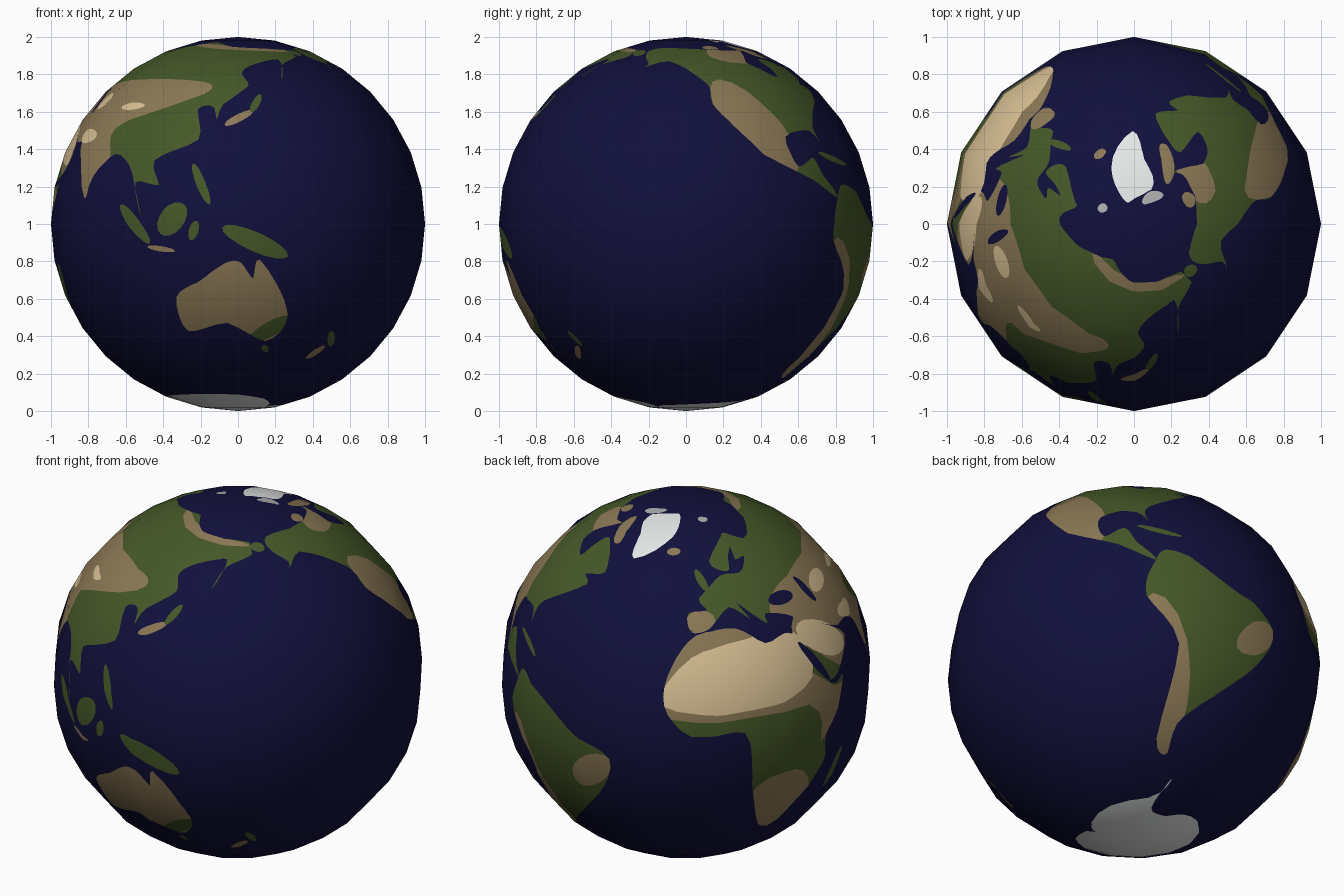
import bpy, bmesh, math
from mathutils import Vector
from mathutils.geometry import delaunay_2d_cdt

if "Cube" in bpy.data.objects:
    bpy.data.objects.remove(bpy.data.objects["Cube"])

SEG = 16            # facets around and from pole to pole
LON, LAT = 360 / SEG, 180 / SEG

COLOURS = {
    "ocean_navy": (0.0056, 0.0050, 0.045),
    "forest_green": (0.060, 0.098, 0.021),
    "steppe_brown": (0.262, 0.190, 0.092),
    "desert_sand": (0.70, 0.535, 0.30),
    "rock_grey": (0.42, 0.42, 0.43),
    "ice_white": (0.85, 0.87, 0.87),
}
OCEAN, GREEN, BROWN, SAND, GREY, ICE = range(6)
lands, zones = [], []


def clamp(p):
    return Vector((max(-180, min(180, p.x)), max(-90, min(90, p.y))))


def outline(*n):
    """Smooth closed coastline through a few longitude / latitude points."""
    pts = [Vector(p) for p in zip(n[::2], n[1::2])]
    for _ in range(2):
        k, out = len(pts), []
        for i in range(k):
            a, b, c, d = (pts[(i + s) % k] for s in (-1, 0, 1, 2))
            out += [b, (9 * (b + c) - a - d) / 16]
        pts = out
    return [clamp(p) for p in pts]


def blob(x1, y1, x2, y2, width):
    """Ellipse between two map points."""
    a, b = Vector((x1, y1)), Vector((x2, y2))
    mid, axis = (a + b) / 2, (b - a) / 2
    side = Vector((-axis.y, axis.x)).normalized() * width / 2
    turn = [math.tau * i / 16 for i in range(16)]
    return [clamp(mid + axis * math.cos(t) + side * math.sin(t)) for t in turn]


def land(colour, poly):
    lands.append((colour, poly))


def zone(colour, poly):
    zones.append((colour, poly))


# --- continents ---
# Africa
land(GREEN, outline(-6, 36, 10, 37, 20, 31, 33, 31, 43, 12, 51, 12, 40, -4, 40, -15, 27, -34, 18, -34, 12, -15,
                    9, 4, -8, 4, -17, 14, -15, 26))
# Europe and Asia
land(GREEN, outline(33, 31, 43, 13, 59, 22, 48, 30, 57, 26, 67, 25, 77, 8, 80, 15, 90, 22, 98, 16, 103, 2, 100, 13,
                    109, 12, 106, 20, 121, 27, 119, 38, 125, 39, 127, 34, 129, 40, 140, 48, 137, 54, 145, 59,
                    163, 62, 157, 51, 163, 59, 180, 64, 180, 69, 130, 72, 105, 77, 70, 72, 40, 66, 27, 71, 5, 61,
                    14, 56, 18, 61, 24, 65, 22, 60, 29, 60, 20, 55, 9, 55, -4, 48, -1, 44, -9, 43, -8, 37, -1, 38,
                    9, 44, 17, 39, 13, 45, 23, 37, 24, 40, 36, 36))
# North and South America
land(GREEN, outline(-167, 66, -156, 71, -95, 68, -82, 69, -94, 60, -80, 52, -78, 62, -65, 60, -56, 52, -66, 49,
                    -61, 46, -75, 37, -81, 31, -80, 25, -84, 30, -97, 28, -95, 18, -88, 21, -84, 15, -78, 8,
                    -95, 16, -106, 21, -110, 24, -124, 40, -125, 49, -146, 61, -163, 55, -158, 59))
land(GREEN, outline(-78, 8, -72, 12, -50, 1, -35, -6, -40, -20, -54, -34, -66, -45, -67, -55, -74, -50, -70, -20,
                    -81, -5))
# Australia, Antarctica and Greenland
land(BROWN, outline(114, -23, 116, -35, 131, -32, 146, -39, 153, -29, 142, -11, 140, -17, 136, -12, 131, -12,
                    122, -18))
land(ICE, outline(-180, -78, -150, -76, -70, -72, -58, -63, -62, -76, -35, -77, -10, -71, 55, -67, 135, -66,
                  170, -73, 180, -78, 180, -90, -180, -90))
land(ICE, outline(-72, 78, -33, 83, -20, 80, -23, 71, -44, 60, -54, 69))

# --- islands, grouped by colour ---
for b in ((-5, 58, 1, 50.5, 4), (-84, 22.5, -69, 18.5, 2), (50, -12, 45, -26, 5), (95, 6, 106, -6, 4),
          (110, -3, 118, 6, 8), (120, -5, 122, 1, 3), (130, -1, 151, -10, 6), (120, 19, 126, 6, 3),
          (140, 37, 145, 44, 3), (173, -35, 177, -41, 3), (145, -41, 148, -43, 2.5), (-180, 67, -169, 66, 4)):
    land(GREEN, blob(*b))
for b in ((-24, 65, -14, 65, 3), (-86, 73, -63, 63, 6), (-119, 71, -103, 71, 4), (105, -7, 115, -8.3, 1.7),
          (130, 32, 141, 37.5, 3), (174, -41, 167, -46, 3)):
    land(BROWN, blob(*b))
for b in ((-92, 78, -64, 82, 5), (10, 79, 26, 79, 3)):
    land(GREY, blob(*b))

# --- climate zones over the land; later ones win ---
zone(BROWN, outline(42, 48, 80, 51, 117, 50, 120, 44, 84, 31, 88, 20, 78, 5, 55, 12, 33, 30, 27, 41))
zone(BROWN, outline(-18, 10, -14, 30, -8, 37, 12, 38, 44, 11, 52, 12, 38, -6, 33, 8))
for b in ((23, -12, 24, -37, 26), (-122, 50, -96, 16, 20), (-119, 66, -77, 64, 11), (75, 75, 180, 67.5, 4),
          (-79, -4, -68, -57, 18), (-49, -17, -35, -6, 10), (-10, 40, 2, 41, 7)):
    zone(BROWN, blob(*b))
zone(GREEN, blob(139, -39, 155, -30, 6))
zone(SAND, outline(-18, 14, 12, 11, 36, 16, 33, 32, 11, 33, -8, 29))
for b in ((35, 32, 57, 20, 11), (54, 40, 68, 42.5, 6), (61, 28.5, 74, 28, 5), (80, 39, 94, 39.5, 3)):
    zone(SAND, blob(*b))
# inland seas
for b in ((48, 47, 52.5, 36.5, 4), (28, 43, 41.5, 42.5, 4.5), (34, 28, 43, 13, 3)):
    zone(OCEAN, blob(*b))


def inside(x, y, poly):
    hit = False
    for (ax, ay), (bx, by) in zip(poly, poly[1:] + poly[:1]):
        if (ay > y) != (by > y) and x < ax + (y - ay) * (bx - ax) / (by - ay):
            hit = not hit
    return hit


def colour_at(x, y):
    base = next((c for c, p in lands if inside(x, y, p)), OCEAN)
    if base in (GREEN, BROWN):
        for c, p in reversed(zones):
            if (base == GREEN or c == GREEN) and inside(x, y, p):
                return c
    return base


def corner(i, j):
    a, b = math.radians(i * LON - 315), math.radians(j * LAT - 90)
    return Vector((math.cos(b) * math.sin(a), -math.cos(b) * math.cos(a), math.sin(b)))


def on_facet(p):
    """Wrap a map point onto the flat facets of the sphere."""
    u, v = (p[0] + 180) / LON, (p[1] + 90) / LAT
    i, j = max(0, min(int(u), SEG - 1)), max(0, min(int(v), SEG - 1))
    low = corner(i, j).lerp(corner(i + 1, j), u - i)
    high = corner(i, j + 1).lerp(corner(i + 1, j + 1), u - i)
    return low.lerp(high, v - j)


# --- flat map: facet grid plus every outline, triangulated together ---
pts, edges = [], []
for j in range(SEG + 1):
    for i in range(SEG + 1):
        k = len(pts)
        pts.append(Vector((i * LON - 180, j * LAT - 90)))
        if i < SEG:
            edges.append((k, k + 1))
        if j < SEG:
            edges.append((k, k + SEG + 1))
for _, poly in lands + zones:
    k, n = len(pts), len(poly)
    pts += poly
    edges += [(k + m, k + (m + 1) % n) for m in range(n)]
flat, _, tris, *_ = delaunay_2d_cdt(pts, edges, [], 0, 1e-4)

# --- wrap the map round the faceted globe ---
bm = bmesh.new()
verts = [bm.verts.new(on_facet(p)) for p in flat]
for t in tris:
    f = bm.faces.new([verts[i] for i in t])
    f.material_index = colour_at(*(sum(flat[i][a] for i in t) / 3 for a in (0, 1)))
    f.smooth = True
bmesh.ops.remove_doubles(bm, verts=bm.verts, dist=1e-5)
mesh = bpy.data.meshes.new("globe")
bm.to_mesh(mesh)
bm.free()
for name, rgb in COLOURS.items():
    mat = bpy.data.materials.new(name)
    mat.diffuse_color = (*rgb, 1)
    mat.use_nodes = True
    mat.node_tree.nodes["Principled BSDF"].inputs["Base Color"].default_value = mat.diffuse_color
    mesh.materials.append(mat)
# round shading over the flat facets
mesh.normals_split_custom_set_from_vertices([v.co.normalized() for v in mesh.vertices])
for v in mesh.vertices:
    v.co.z += 1
globe = bpy.data.objects.new("globe", mesh)
bpy.context.collection.objects.link(globe)
